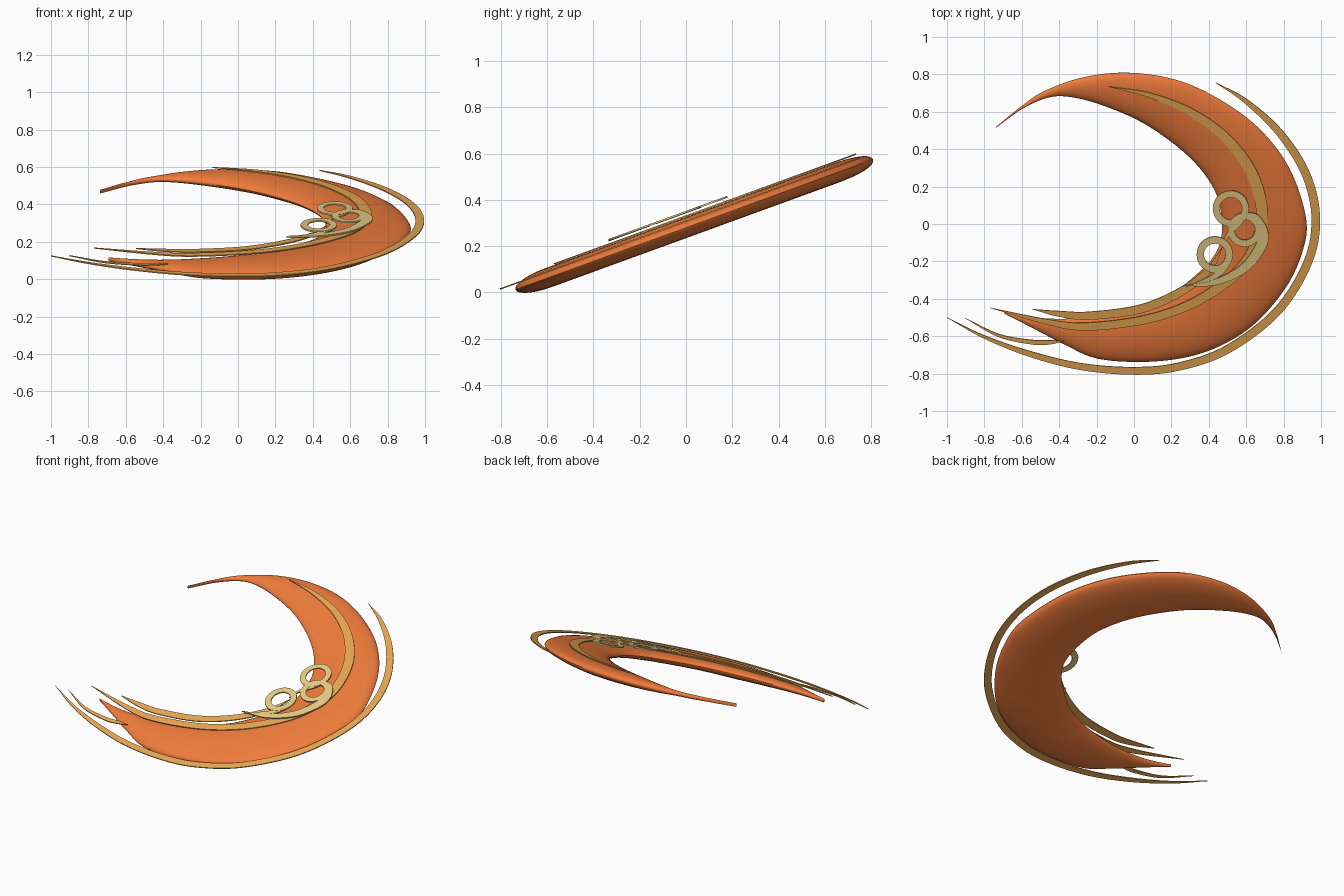
import bpy, math
from mathutils import Vector

if "Cube" in bpy.data.objects:
    bpy.data.objects.remove(bpy.data.objects["Cube"])

SLOPE, C = 0.364, 0.28            # the whole crescent lies in a tilted plane
TILT = math.atan(SLOPE)
NRM = Vector((0, -math.sin(TILT), math.cos(TILT)))

def place(p, lift=0.0, h=0.0):
    return Vector((p[0], p[1], SLOPE * p[1] + C + lift)) + NRM * h

def spline(pts, n=8):
    """Catmull-Rom through tuples of any length"""
    v = [Vector(p) for p in pts]
    v = [2 * v[0] - v[1]] + v + [2 * v[-1] - v[-2]]
    out = []
    for i in range(1, len(v) - 2):
        a, b, c, d = v[i - 1:i + 3]
        for k in range(n):
            t = k / n
            out.append(0.5 * (2 * b + (c - a) * t + (2 * a - 5 * b + 4 * c - d) * t * t
                              + (3 * b - a - 3 * c + d) * t ** 3))
    return out + [v[-2]]

def material(name, col):
    m = bpy.data.materials.new(name)
    m.diffuse_color = (*col, 1)
    m.use_nodes = True
    m.node_tree.nodes["Principled BSDF"].inputs["Base Color"].default_value = m.diffuse_color
    return m

ORANGE = material("orange", (0.87, 0.20, 0.045))
GOLD = material("gold", (0.80, 0.39, 0.085))
PALE = material("pale_gold", (0.80, 0.60, 0.23))

def loft(name, rings, mat, closed=False):
    n, r = len(rings[0]), len(rings)
    verts = [p for ring in rings for p in ring]
    faces = []
    for i in range(r if closed else r - 1):
        a, b = i * n, ((i + 1) % r) * n
        faces += [(a + j, a + (j + 1) % n, b + (j + 1) % n, b + j) for j in range(n)]
    if not closed:
        faces += [tuple(range(n))[::-1], tuple(range((r - 1) * n, r * n))]
    me = bpy.data.meshes.new(name)
    me.from_pydata(verts, [], faces)
    ob = bpy.data.objects.new(name, me)
    bpy.context.collection.objects.link(ob)
    me.materials.append(mat)
    bpy.context.view_layer.objects.active = ob
    bpy.ops.object.select_all(action='DESELECT')
    ob.select_set(True)
    bpy.ops.object.mode_set(mode='EDIT')
    bpy.ops.mesh.select_all(action='SELECT')
    bpy.ops.mesh.normals_make_consistent(inside=False)
    bpy.ops.object.mode_set(mode='OBJECT')
    bpy.ops.object.shade_smooth_by_angle(angle=math.radians(40))
    return ob

def ribbon(name, pts, lift, mat, thick=0.003, closed=False):
    """flat strip along (x, y, width) points"""
    s = pts if closed else spline(pts)
    rings = []
    for i, p in enumerate(s):
        q0 = s[i - 1] if closed or i else s[0]
        q1 = s[(i + 1) % len(s)] if closed else s[min(i + 1, len(s) - 1)]
        d = Vector((q1[0] - q0[0], q1[1] - q0[1])).normalized()
        side = Vector((-d.y, d.x)) * max(p[2], 0.001) / 2
        c = Vector((p[0], p[1]))
        rings.append([place(c + side * u, lift, h) for u, h in
                      ((1, -thick), (1, thick), (-1, thick), (-1, -thick))])
    return loft(name, rings, mat, closed)

# Crescent body: outer edge and inner edge points, paired
OUT = [(-.737, .517), (-.61, .623), (-.48, .71), (-.265, .785), (-.02, .808), (.245, .765),
       (.485, .65), (.685, .495), (.835, .29), (.92, .03), (.90, -.15), (.805, -.35),
       (.62, -.555), (.38, -.685), (.11, -.735), (-.185, -.722), (-.37, -.645), (-.505, -.575), (-.692, -.478)]
INN = [(-.733, .521), (-.595, .618), (-.46, .676), (-.345, .68), (-.185, .64), (.03, .55),
       (.217, .425), (.35, .30), (.44, .16), (.47, .01), (.46, -.10), (.42, -.18),
       (.35, -.255), (.19, -.38), (-.025, -.46), (-.22, -.495), (-.38, -.507), (-.53, -.50), (-.69, -.473)]
rings = []
for o, q in zip(spline(OUT), spline(INN)):
    mid, half = (o + q) / 2, (o - q) / 2
    t = min(0.043, 0.010 + 0.22 * half.length)
    rings.append([place(mid + half * math.cos(a), 0, t * math.sin(a))
                  for a in (math.tau * k / 28 for k in range(28))])
loft("crescent_body", rings, ORANGE)

# Gold ribbons
ribbon("outer_ribbon", [(.435, .757, 0), (.60, .655, .025), (.785, .48, .04), (.922, .26, .045),
       (.972, .025, .046), (.927, -.21, .046), (.765, -.468, .046), (.50, -.67, .044),
       (.24, -.762, .042), (0, -.785, .04), (-.285, -.762, .036), (-.555, -.695, .03),
       (-.80, -.604, .016), (-1, -.5, 0)], .027, GOLD)
ribbon("outer_wisp", [(-.9, -.505, 0), (-.72, -.597, .016), (-.54, -.632, .024),
       (-.45, -.632, .022), (-.375, -.627, 0)], .03, GOLD)
ribbon("inner_ribbon", [(-.135, .735, 0), (.085, .688, .025), (.3, .6, .04), (.485, .465, .052),
       (.62, .29, .06), (.68, .105, .062), (.67, -.06, .062), (.57, -.24, .058), (.35, -.405, .05),
       (.085, -.505, .046), (-.24, -.548, .042), (-.45, -.526, .03), (-.77, -.448, 0)], .05, GOLD)
ribbon("edge_ribbon", [(.475, -.12, 0), (.40, -.245, .035), (.245, -.365, .045), (.03, -.455, .046),
       (-.24, -.49, .042), (-.4, -.48, .03), (-.545, -.455, 0)], .05, GOLD)

# Pale curls: three rings with tapered tails
def ring(name, x, y, r, w):
    pts = [(x + r * math.cos(a), y + r * math.sin(a), w) for a in
           (math.tau * k / 40 for k in range(40))]
    ribbon(name, pts, .068, PALE, .004, closed=True)

ring("middle_ring", .592, -.03, .073, .036)
ring("upper_ring", .518, .083, .078, .036)
ring("lower_ring", .432, -.163, .078, .038)
ribbon("middle_tail", [(.26, -.33, 0), (.43, -.312, .03), (.585, -.238, .048), (.672, -.13, .056),
       (.69, -.05, .056), (.65, .03, .044), (.59, .045, .03)], .068, PALE, .004)
ribbon("lower_tail", [(.28, -.335, 0), (.41, -.29, .025), (.48, -.235, .034), (.508, -.163, .034)],
       .066, PALE, .004)
ribbon("upper_tail", [(.47, -.13, 0), (.50, -.06, .018), (.56, .0, .026), (.592, .06, .03)],
       .066, PALE, .004)
